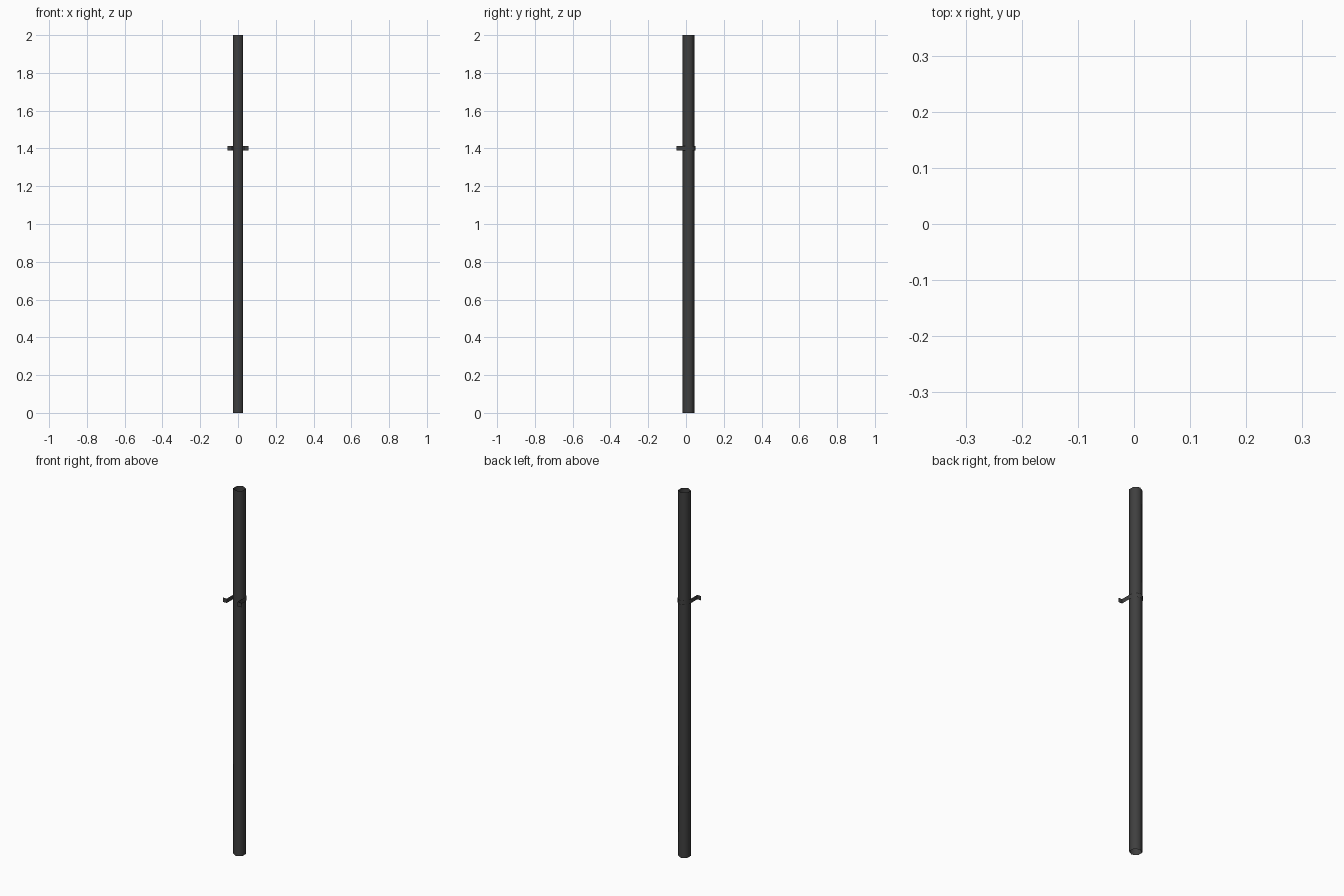
import bpy, bmesh
from math import sin, cos, pi, radians

if "Cube" in bpy.data.objects:
    bpy.data.objects.remove(bpy.data.objects["Cube"])

dark = bpy.data.materials.new("dark_metal")
dark.diffuse_color = (0.05, 0.05, 0.05, 1)
dark.use_nodes = True
dark.node_tree.nodes["Principled BSDF"].inputs["Base Color"].default_value = dark.diffuse_color


def sheet(name, path, z0, z1, closed):
    """Extrude a plan outline straight up into a thin open sheet."""
    bm = bmesh.new()
    low = [bm.verts.new((x, y, z0)) for x, y in path]
    high = [bm.verts.new((x, y, z1)) for x, y in path]
    n = len(path)
    for i in range(n if closed else n - 1):
        j = (i + 1) % n
        bm.faces.new((low[i], low[j], high[j], high[i]))
    me = bpy.data.meshes.new(name)
    bm.to_mesh(me)
    bm.free()
    ob = bpy.data.objects.new(name, me)
    bpy.context.collection.objects.link(ob)
    me.materials.append(dark)
    bpy.context.view_layer.objects.active = ob
    ob.select_set(True)
    bpy.ops.object.shade_smooth_by_angle(angle=radians(62))
    ob.select_set(False)
    return ob


# open-ended six-sided pole, points towards front and back
CY = 0.013
R = 0.032
pole = [(R * cos(pi / 2 + i * pi / 3), CY + R * sin(pi / 2 + i * pi / 3)) for i in range(6)]
sheet("pole", pole, 0, 2, True)

# bracket strip: flange, leg, wrap round the back of the pole, leg, flange
B = 0.033
wrap = [(B * cos(i * pi / 6), CY + 0.037 * sin(i * pi / 6)) for i in range(7)]
strip = [(0.055, -0.05), (B, -0.05)] + wrap + [(-B, -0.05), (-0.055, -0.05)]
sheet("bracket", strip, 1.388, 1.412, False)
